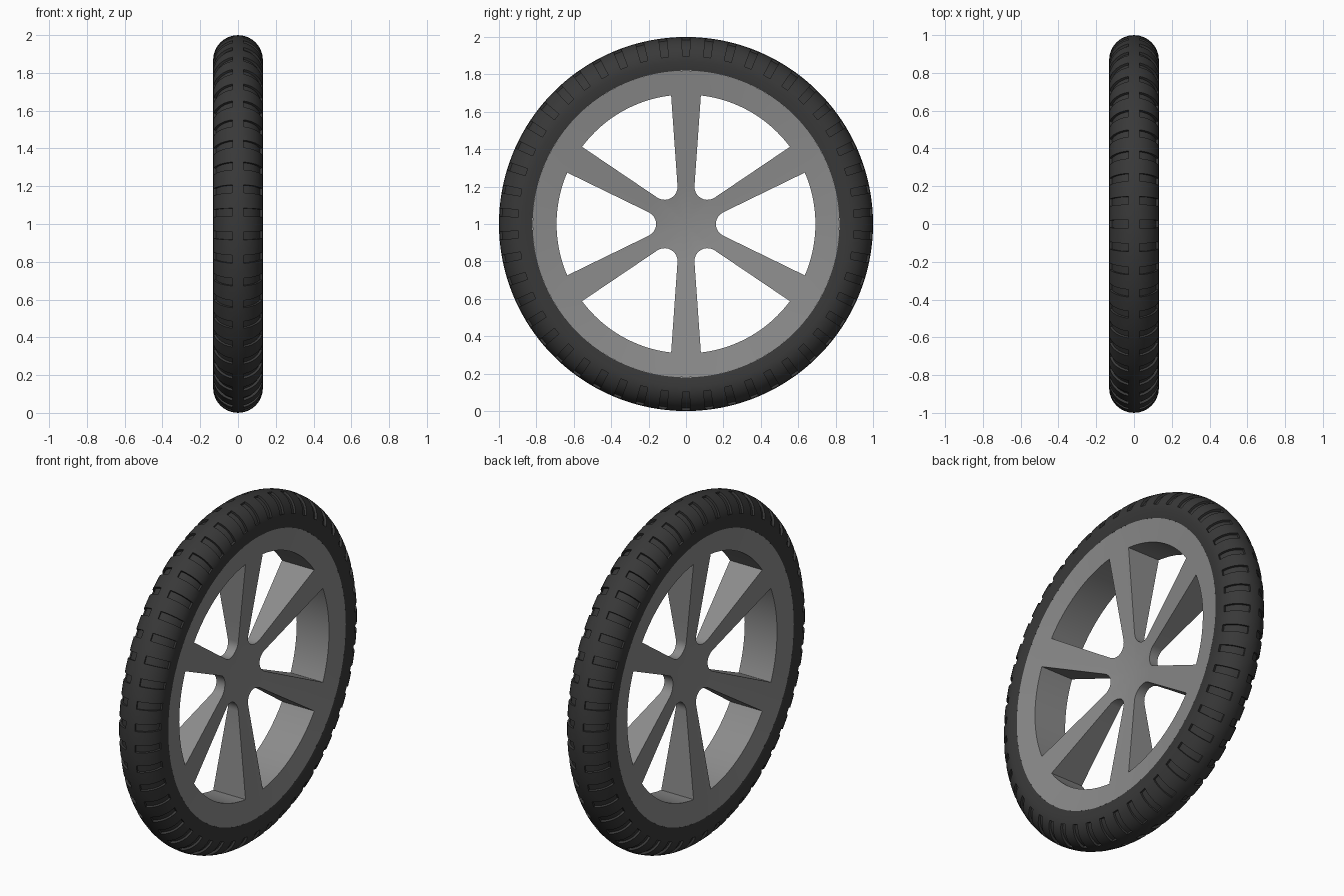
import bpy, bmesh, math
from mathutils import Vector

if "Cube" in bpy.data.objects:
    bpy.data.objects.remove(bpy.data.objects["Cube"])

R_OUT, R_RIM, HALF = 1.0, 0.82, 0.132     # tyre radius, rim radius, tube radius
R_TUBE = R_OUT - HALF                     # centre radius of the round tyre section
X_RIM, X_HUB = 0.123, 0.004               # half thickness of the rim edge and hub
CENTRE_Z = 1.0


def material(name, rgb):
    m = bpy.data.materials.new(name)
    m.diffuse_color = (*rgb, 1)
    m.use_nodes = True
    m.node_tree.nodes["Principled BSDF"].inputs["Base Color"].default_value = m.diffuse_color
    return m


def finish(name, bm, mat, angle):
    bmesh.ops.remove_doubles(bm, verts=bm.verts, dist=0.0002)
    bmesh.ops.recalc_face_normals(bm, faces=bm.faces)
    me = bpy.data.meshes.new(name)
    bm.to_mesh(me)
    bm.free()
    ob = bpy.data.objects.new(name, me)
    bpy.context.collection.objects.link(ob)
    me.materials.append(mat)
    bpy.ops.object.select_all(action='DESELECT')
    ob.select_set(True)
    bpy.context.view_layer.objects.active = ob
    bpy.ops.object.shade_smooth_by_angle(angle=math.radians(angle))
    return ob


def add_face(bm, pts):
    """Face from points, skipping repeated neighbours."""
    keep = [p for i, p in enumerate(pts) if (p - pts[i - 1]).length > 1e-5]
    if len(keep) > 2:
        bm.faces.new([bm.verts.new(p) for p in keep])


def wheel_point(x, r, a):
    return Vector((x, r * math.sin(a), CENTRE_Z + r * math.cos(a)))


# Tyre: revolved round section with sunken tread grooves on both shoulders
GROOVES, DEPTH, G0, G1 = 50, 0.013, 13, 77
END = math.degrees(math.acos((R_RIM - R_TUBE) / HALF))
side = [G0 + (G1 - G0) * i / 6 for i in range(7)] + [90, END]
phis = [-p for p in reversed(side)] + [0] + side
pitch = 2 * math.pi / GROOVES
half_groove = 0.0215
angles = []
for k in range(GROOVES):
    angles += [k * pitch - half_groove, k * pitch + half_groove, (k + 0.5) * pitch]


def tread(i, j, depth=0.0):
    p, rad = math.radians(phis[j]), HALF - depth
    return wheel_point(rad * math.sin(p), R_TUBE + rad * math.cos(p), angles[i % len(angles)])


def grooved(j):
    return 0 <= j < len(phis) - 1 and G0 < abs(phis[j] + phis[j + 1]) / 2 < G1


bm = bmesh.new()
for i in range(len(angles)):
    for j in range(len(phis) - 1):
        cell = [(i, j), (i + 1, j), (i + 1, j + 1), (i, j + 1)]
        if i % 3 == 0 and grooved(j):
            add_face(bm, [tread(*c, DEPTH) for c in cell])
            walls = [(cell[1], cell[2]), (cell[3], cell[0])]
            if not grooved(j - 1):
                walls.append((cell[0], cell[1]))
            if not grooved(j + 1):
                walls.append((cell[2], cell[3]))
            for a, b in walls:
                add_face(bm, [tread(*a), tread(*b), tread(*b, DEPTH), tread(*a, DEPTH)])
        else:
            add_face(bm, [tread(*c) for c in cell])
finish("tyre", bm, material("black rubber", (0.04, 0.04, 0.04)), 30)

# Rim: six sectors, each a wedge of wheel around one window
R_WIN, A_WIN, A_SEC = 0.692, math.radians(23.4), math.radians(30)
TIP, RND, SLOPE = 0.2295, 0.0695, math.radians(26)    # rounded inner window end
corner = Vector((R_WIN * math.cos(A_WIN), R_WIN * math.sin(A_WIN)))
tangent = Vector((TIP - RND * math.sin(SLOPE), RND * math.cos(SLOPE)))


def polar(r, a):
    return Vector((r * math.cos(a), r * math.sin(a)))


# pairs of (window edge point, matching point on the wedge outline)
pairs = []
for i in range(17):
    t = i / 8 - 1
    pairs.append((polar(R_WIN, t * A_WIN), polar(R_RIM, t * A_SEC)))
edge = [corner.lerp(tangent, i / 4) for i in range(1, 5)]
for p in edge:
    pairs.append((p, polar(p.length, A_SEC)))
for i in range(1, 10):
    a = math.pi / 2 + SLOPE + (math.pi - 2 * SLOPE) * i / 10
    pairs.append((Vector((TIP, 0)) + polar(RND, a), Vector((0, 0))))
for p in reversed(edge):
    pairs.append((Vector((p.x, -p.y)), polar(p.length, -A_SEC)))


def rim_point(p, sign, turn):
    r = p.length
    x = X_HUB + (X_RIM - X_HUB) * r / R_RIM    # both faces are cones sinking to the hub
    a = math.atan2(p.y, p.x) + turn
    return Vector((sign * x, r * math.cos(a), CENTRE_Z + r * math.sin(a)))


bm = bmesh.new()
for s in range(6):
    turn = s * math.pi / 3
    for i in range(len(pairs)):
        (w0, o0), (w1, o1) = pairs[i], pairs[(i + 1) % len(pairs)]
        for sign in (-1, 1):
            add_face(bm, [rim_point(p, sign, turn) for p in (w0, w1, o1, o0)])
        # window wall, and the outer wall under the tyre
        add_face(bm, [rim_point(w0, -1, turn), rim_point(w1, -1, turn),
                      rim_point(w1, 1, turn), rim_point(w0, 1, turn)])
        if i < 16:
            add_face(bm, [rim_point(o0, -1, turn), rim_point(o1, -1, turn),
                          rim_point(o1, 1, turn), rim_point(o0, 1, turn)])
finish("spoked_rim", bm, material("grey metal", (0.26, 0.26, 0.26)), 30)
